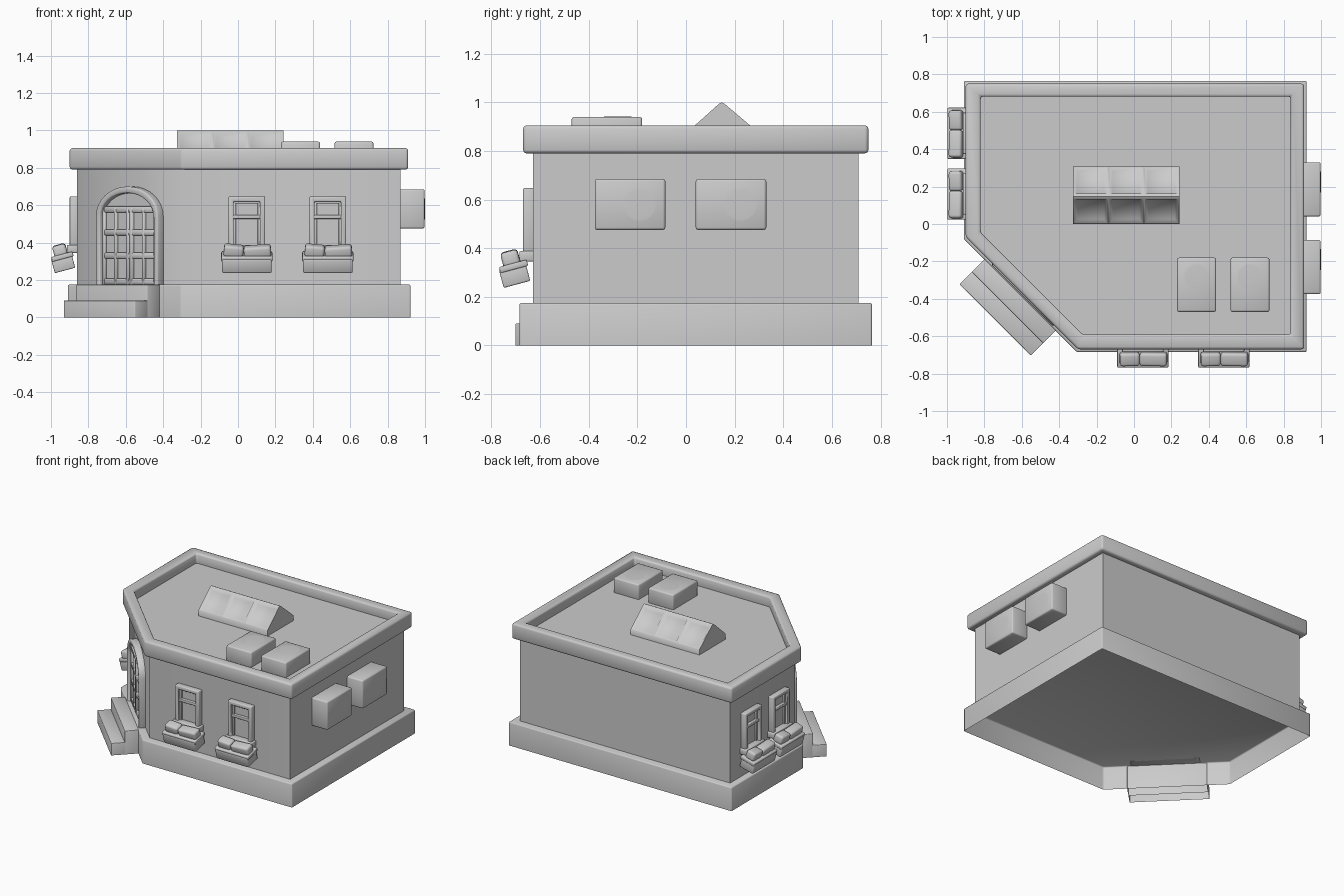
import bpy, bmesh
from math import radians, sin, cos, pi
from mathutils import Matrix, Vector

cube = bpy.data.objects.get("Cube")
if cube:
    bpy.data.objects.remove(cube, do_unlink=True)

stone = bpy.data.materials.new("plain grey")
stone.use_nodes = True
GREY = (0.6, 0.6, 0.6, 1)
stone.diffuse_color = GREY
stone.node_tree.nodes["Principled BSDF"].inputs["Base Color"].default_value = GREY
parts = []


def finish(name, bm, matrix=Matrix(), bevel=0, segments=2):
    """Round the hard edges, place the mesh and link it as an object."""
    bmesh.ops.recalc_face_normals(bm, faces=bm.faces)
    if bevel:
        hard = [e for e in bm.edges if e.is_manifold and e.calc_face_angle(0) > radians(35)]
        bmesh.ops.bevel(bm, geom=hard, offset=bevel, segments=segments,
                        profile=0.5, affect='EDGES', clamp_overlap=True)
    bm.transform(matrix)
    mesh = bpy.data.meshes.new(name)
    bm.to_mesh(mesh)
    bm.free()
    mesh.materials.append(stone)
    obj = bpy.data.objects.new(name, mesh)
    bpy.context.collection.objects.link(obj)
    parts.append(obj)


def box(name, lo, hi, matrix=Matrix(), bevel=0.0, segments=2, tilt=0, turn=0):
    """Box between two corners, optionally tilted about its own centre."""
    lo, hi = Vector(lo), Vector(hi)
    bm = bmesh.new()
    bmesh.ops.create_cube(bm, size=1)
    bm.transform(Matrix.Diagonal((*(hi - lo), 1)))
    spin = Matrix.Rotation(radians(tilt), 4, 'X') @ Matrix.Rotation(radians(turn), 4, 'Y')
    finish(name, bm, matrix @ Matrix.Translation((lo + hi) / 2) @ spin, bevel, segments)


def loft(name, loops, ring=False, caps=(-1,), matrix=Matrix(), bevel=0.0):
    """Bridge equal loops; a ring closes on itself, otherwise listed loops are capped."""
    bm = bmesh.new()
    rows = [[bm.verts.new(p) for p in loop] for loop in loops]
    pairs = list(zip(rows, rows[1:]))
    if ring:
        pairs.append((rows[-1], rows[0]))
    else:
        for k in caps:
            bm.faces.new(rows[k])
    for a, b in pairs:
        for i in range(len(a)):
            j = (i + 1) % len(a)
            bm.faces.new((a[i], a[j], b[j], b[i]))
    finish(name, bm, matrix, bevel)


def plan(x0, x1, y0, y1, cut, z):
    """Rectangle with the front corner cut along x + y = cut."""
    return [(x0, cut - x0, z), (cut - y0, y0, z), (x1, y0, z), (x1, y1, z), (x0, y1, z)]


def on_wall(x, y, angle):
    """Local frame: x along the wall, -y outward, z up."""
    return Matrix.Translation((x, y, 0)) @ Matrix.Rotation(radians(angle), 4, 'Z')


# Building shell: hollow plinth, walls, parapet and sunken roof
wall = (-0.86, 0.87, -0.63, 0.71, -0.915)
plinth = (-0.91, 0.923, -0.685, 0.765, -0.99)
cornice = (-0.9, 0.91, -0.67, 0.75, -0.97)
rim = (-0.82, 0.838, -0.592, 0.682, -0.865)
loft("plinth", [plan(*plinth, 0), plan(*plinth, 0.175)], bevel=0.008)
loft("walls", [plan(*wall, 0.175), plan(*wall, 0.82)], caps=())
loft("parapet", [plan(*cornice, 0.79), plan(*cornice, 0.905),
                 plan(*rim, 0.905), plan(*rim, 0.79)], ring=True, bevel=0.014)
loft("roof", [plan(*rim, 0.79), plan(*rim, 0.83)], caps=(0, -1))

# Entrance steps on the cut corner, open underneath
door_wall = on_wall(-0.5725, -0.3425, -45)


def step(name, x0, x1, y0, y1, top):
    loops = [[(x0, y0, z), (x1, y0, z), (x1, y1, z), (x0, y1, z)] for z in (0, top)]
    loft(name, loops, matrix=door_wall, bevel=0.004)


step("lower_step", -0.27, 0.27, -0.24, -0.14, 0.09)
step("upper_step", -0.27, 0.27, -0.147, -0.05, 0.175)


# Arched double door
def arch(half, spring, rise, bottom, y):
    curve = [(0.01 + half * cos(pi * k / 16), y, spring + rise * sin(pi * k / 16))
             for k in range(17)]
    return [(0.01 + half, y, bottom)] + curve + [(0.01 - half, y, bottom)]


outer, inner = (0.235, 0.54, 0.16, 0.17), (0.203, 0.535, 0.13, 0.17)
loft("door_frame", [arch(*outer, 0.02), arch(*outer, -0.045),
                    arch(*inner, -0.045), arch(*inner, 0.02)],
     ring=True, matrix=door_wall, bevel=0.008)
loft("door_slab", [arch(0.215, 0.54, 0.135, 0.17, 0.02), arch(0.215, 0.54, 0.135, 0.17, -0.012)],
     matrix=door_wall)
for side in (-1, 1):
    for k, (at, half) in enumerate(((0.014, 0.012), (0.105, 0.01), (0.193, 0.011))):
        x = 0.01 + side * at
        box(f"door_stile_{side}_{k}", (x - half, -0.026, 0.175),
            (x + half, 0.0, 0.59), door_wall, 0.004, 1)
for k, z in enumerate((0.193, 0.33, 0.455, 0.576)):
    box(f"door_rail_{k}", (-0.19, -0.025, z - 0.016), (0.21, 0.0, z + 0.016), door_wall, 0.004, 1)


# Windows with flower boxes
def rect(half, z0, z1, y):
    return [(-half, y, z0), (half, y, z0), (half, y, z1), (-half, y, z1)]


def window(tag, place):
    loft(f"window_frame_{tag}",
         [rect(0.098, 0.36, 0.647, 0.01), rect(0.098, 0.36, 0.647, -0.04),
          rect(0.07, 0.38, 0.62, -0.04), rect(0.07, 0.38, 0.62, 0.01)],
         ring=True, matrix=place, bevel=0.006)
    box(f"window_pane_{tag}", (-0.08, -0.008, 0.37), (0.08, 0.01, 0.63), place)
    box(f"window_sash_{tag}", (-0.075, -0.03, 0.527), (0.075, 0.0, 0.548), place, 0.004)
    box(f"window_top_rail_{tag}", (-0.075, -0.02, 0.608), (0.075, 0.0, 0.63), place, 0.004)
    for side in (-1, 1):
        box(f"window_stile_{tag}_{side}", (side * 0.066 - 0.008, -0.02, 0.37),
            (side * 0.066 + 0.008, 0.0, 0.63), place, 0.003)
    box(f"window_sill_{tag}", (-0.11, -0.055, 0.345), (0.11, 0.01, 0.388), place, 0.006)
    # Planter leaning away from the wall
    box(f"planter_{tag}", (-0.132, -0.131, 0.25), (0.132, -0.018, 0.325), place, 0.006, tilt=15)
    box(f"planter_rim_{tag}", (-0.137, -0.138, 0.312), (0.137, -0.02, 0.338), place, 0.006, tilt=15)
    box(f"flowers_left_{tag}", (-0.123, -0.127, 0.325), (-0.018, -0.055, 0.388), place,
        0.015, 3, tilt=15, turn=5)
    box(f"flowers_right_{tag}", (-0.016, -0.127, 0.322), (0.13, -0.055, 0.384), place,
        0.015, 3, tilt=15, turn=-4)


for k, x in enumerate((0.047, 0.48)):
    window(f"front_{k}", on_wall(x, wall[2], 0))
for k, y in enumerate((0.16, 0.485)):
    window(f"side_{k}", on_wall(wall[0], y, -90))


# Air units: rounded housings with a nearly flush fan dome
def air_unit(name, lo, hi, fan, axis):
    box(name, lo, hi, bevel=0.01)
    bm = bmesh.new()
    bmesh.ops.create_uvsphere(bm, u_segments=24, v_segments=12, radius=0.075)
    squash = Vector((1, 1, 1))
    squash[axis] = 0.03
    turn = Matrix.Rotation(pi / 2, 4, 'Y') if axis == 0 else Matrix()
    finish(name + "_fan", bm, Matrix.Translation(fan) @ Matrix.Diagonal((*squash, 1)) @ turn)


for k, y in enumerate((-0.23, 0.185)):
    air_unit(f"wall_air_unit_{k}", (0.85, y - 0.145, 0.475), (0.998, y + 0.145, 0.685),
             (0.997, y + 0.04, 0.58), 0)
for k, x in enumerate((0.335, 0.62)):
    air_unit(f"roof_air_unit_{k}", (x - 0.104, -0.47, 0.82), (x + 0.104, -0.18, 0.94),
             (x, -0.28, 0.939), 2)

# Ridge skylight with three shallow panes on each slope
section = [(0.0, 0.82), (0.0, 0.872), (0.137, 0.995), (0.147, 1.0), (0.157, 0.995),
           (0.307, 0.868), (0.307, 0.82)]
bays = [-0.325 + 0.567 * k / 3 for k in range(4)]
bm = bmesh.new()
rows = [[bm.verts.new((x, y, z)) for y, z in section] for x in bays]
bm.faces.new(rows[0])
bm.faces.new(rows[-1])
slopes = []
for a, b in zip(rows, rows[1:]):
    for i in range(len(section)):
        j = (i + 1) % len(section)
        face = bm.faces.new((a[i], a[j], b[j], b[i]))
        if i in (1, 4):
            slopes.append(face)
bmesh.ops.recalc_face_normals(bm, faces=bm.faces)
bmesh.ops.inset_individual(bm, faces=slopes, thickness=0.012)
bmesh.ops.inset_individual(bm, faces=slopes, thickness=0.02, depth=-0.014)
finish("skylight", bm)

# Smooth shading that keeps the square corners crisp
bpy.ops.object.select_all(action='DESELECT')
for obj in parts:
    obj.select_set(True)
bpy.context.view_layer.objects.active = parts[0]
bpy.ops.object.shade_smooth_by_angle(angle=radians(50))
